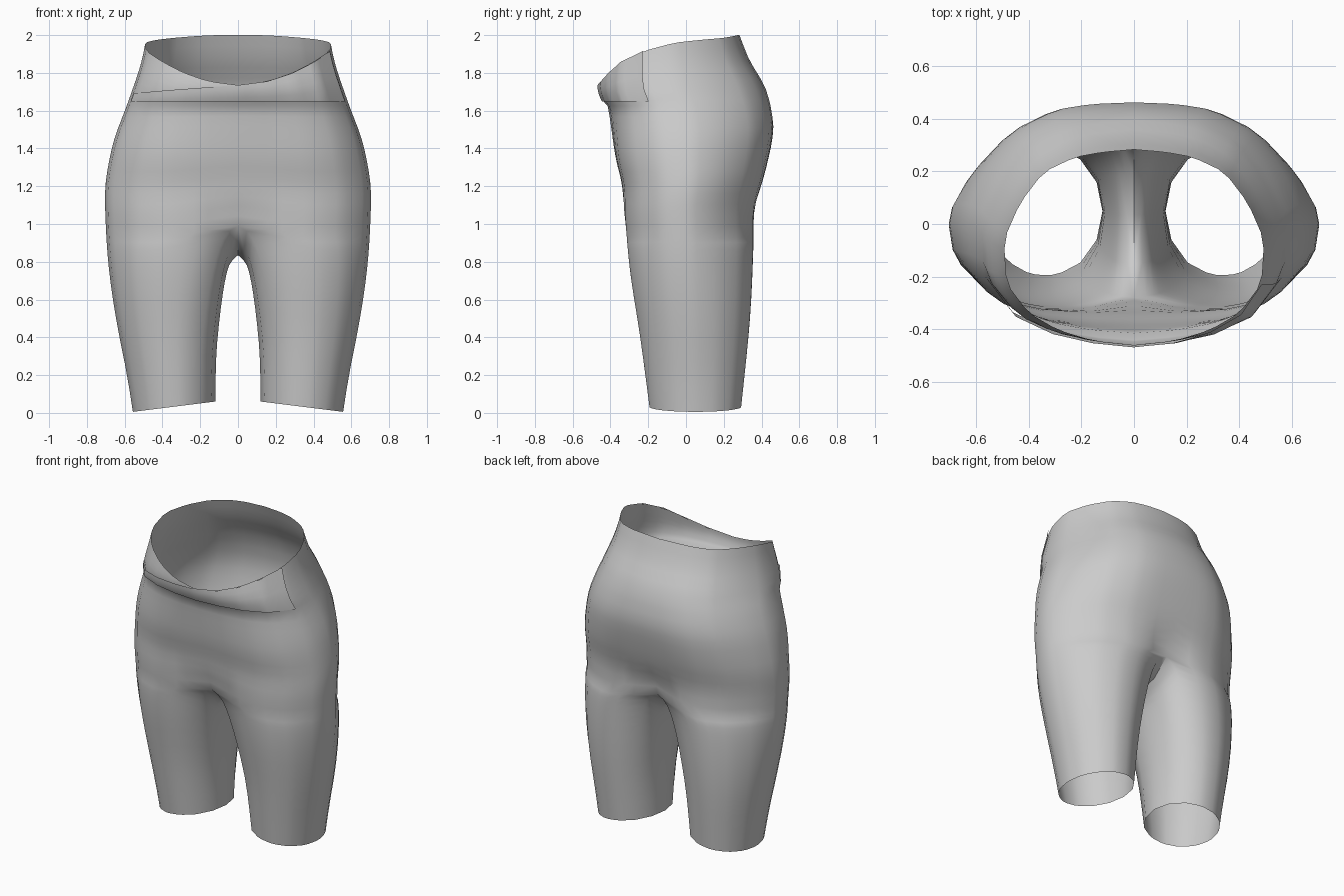
import bpy, bmesh, math

if "Cube" in bpy.data.objects:
    bpy.data.objects.remove(bpy.data.objects["Cube"])

# ---- profiles by height: (z, value) ----
WIDTH = [(0, .56), (.2, .592), (.4, .632), (.6, .667), (.8, .692), (1.0, .705), (1.2, .707),
         (1.4, .673), (1.5, .642), (1.6, .603), (1.7, .567), (1.8, .532), (1.9, .505), (2.0, .488)]
FRONT = [(0, -.195), (.4, -.25), (.75, -.305), (1.05, -.333), (1.2, -.338), (1.35, -.372),
         (1.55, -.402), (1.625, -.415), (1.655, -.442), (1.735, -.462), (1.9, -.43), (2.0, -.41)]
BACK = [(0, .295), (.5, .347), (.9, .368), (1.1, .372), (1.28, .42), (1.45, .457), (1.55, .46),
        (1.72, .42), (1.87, .335), (2.0, .283)]
INNER = [(.05, .12), (.3, .115), (.5, .097), (.65, .077), (.75, .057), (.8, .037), (.835, 0)]

# ---- half cross-sections: columns 0 (front centre) .. 10 (back centre), 11-13 inner thigh ----
HEM = [(.5 + .5 * math.cos((k - 5) * math.tau / 14), math.sin((k - 5) * math.tau / 14)) for k in range(14)]
U = [0, .28, .54, .78, .965, 1, .88, .70, .46, .25, 0, 0, 0, 0]
V_CROTCH = [-.86, -.97, -.97, -.80, -.42, .02, .43, .77, .96, .97, .82, .48, .03, -.52]
V_HIP = [-1, -1, -.96, -.80, -.42, .02, .43, .77, .96, 1, 1]
V_WAIST = [-1, -.96, -.88, -.74, -.46, 0, .40, .74, .91, .97, 1]
Z_CROTCH = [.99, .96, .93, .93, .93, .93, .93, .93, .93, .95, .97, .87, .835, .885]
Z_RIM = [1.735, 1.755, 1.80, 1.86, 1.915, 1.96, 1.975, 1.985, 1.995, 2, 2]


def curve(table, z):
    """Smooth interpolation through a (z, value) table."""
    n = len(table)
    z = min(max(z, table[0][0]), table[-1][0])
    i = max(k for k in range(n - 1) if table[k][0] <= z)
    def slope(k):
        a, b = table[max(k - 1, 0)], table[min(k + 1, n - 1)]
        return (b[1] - a[1]) / (b[0] - a[0])
    (z0, a), (z1, b) = table[i], table[i + 1]
    h = z1 - z0
    t = (z - z0) / h
    return ((2*t**3 - 3*t*t + 1) * a + (t**3 - 2*t*t + t) * h * slope(i)
            + (3*t*t - 2*t**3) * b + (t**3 - t*t) * h * slope(i + 1))


def mix(a, b, t):
    return a + (b - a) * t


def step(a, b, z):
    t = min(max((z - a) / (b - a), 0), 1)
    return t * t * (3 - 2 * t)


def place(u, v, z, inner=0):
    f, b, w = curve(FRONT, z), curve(BACK, z), curve(WIDTH, z)
    return (inner + (w - inner) * u, (f + b) / 2 + (b - f) / 2 * v, z)


def body_point(i, z):
    v = mix(V_CROTCH[i], V_HIP[i], step(Z_CROTCH[i], 1.2, z))
    return place(U[i], mix(v, V_WAIST[i], step(1.2, 1.85, z)), z)


def leg_point(i, s):
    z = mix(Z_CROTCH[i], .005 + .055 * (1 - HEM[i][0]), s)
    inner = curve(INNER, mix(.835, .05, s))
    k = s ** .55
    return place(mix(U[i], HEM[i][0], k), mix(V_CROTCH[i], HEM[i][1], k), z, inner)


def soften(ring):
    """Chamfer the outer corners so the long vertical panels meet softly."""
    lerp = lambda a, b: tuple(mix(p, q, .2) for p, q in zip(a, b))
    out = [ring[0]]
    for i in range(1, 10):
        out += [lerp(ring[i], ring[i - 1]), lerp(ring[i], ring[i + 1])]
    return out + ring[10:]


def skin(bm, rings, closed):
    rows = [[bm.verts.new(p) for p in r] for r in rings]
    n = len(rows[0])
    for a, b in zip(rows, rows[1:]):
        for j in range(n if closed else n - 1):
            k = (j + 1) % n
            bm.faces.new((a[j], a[k], b[k], b[j]))


fabric = bpy.data.materials.new("grey fabric")
fabric.diffuse_color = (.6, .6, .6, 1)
fabric.use_nodes = True
fabric.node_tree.nodes["Principled BSDF"].inputs["Base Color"].default_value = fabric.diffuse_color


def finish(bm, name):
    mesh = bpy.data.meshes.new(name)
    bm.to_mesh(mesh)
    bm.free()
    obj = bpy.data.objects.new(name, mesh)
    bpy.context.collection.objects.link(obj)
    mesh.materials.append(fabric)
    bpy.ops.object.select_all(action='DESELECT')
    obj.select_set(True)
    bpy.context.view_layer.objects.active = obj
    bpy.ops.object.shade_smooth_by_angle(angle=math.radians(50))
    return obj


# ---- shorts: hips and legs, one half then mirrored ----
bm = bmesh.new()
hips = [[body_point(i, mix(Z_CROTCH[i], 1.625, r / 12)) for i in range(11)] for r in range(13)]
hips += [[body_point(i, mix(1.655, Z_RIM[i], r / 6)) for i in range(11)] for r in range(7)]
skin(bm, [soften(r) for r in hips], False)
leg_rows = [0, .03, .07, .12, .18, .26, .36, .48, .6, .73, .87, 1]
skin(bm, [soften([leg_point(i, s) for i in range(14)]) for s in reversed(leg_rows)], True)
half = bm.verts[:] + bm.edges[:] + bm.faces[:]
copy = bmesh.ops.duplicate(bm, geom=half)["geom"]
for g in copy:
    if isinstance(g, bmesh.types.BMVert):
        g.co.x = -g.co.x
bmesh.ops.reverse_faces(bm, faces=[g for g in copy if isinstance(g, bmesh.types.BMFace)])
bmesh.ops.remove_doubles(bm, verts=bm.verts[:], dist=.0004)
bmesh.ops.recalc_face_normals(bm, faces=bm.faces[:])
finish(bm, "shorts")

# ---- crossover flap of the waistband, wrapping from the right side over to the left ----
bm = bmesh.new()
rings = []
for r in range(5):
    ring = []
    for c in range(-16, 17):
        a = abs(c) / 4
        i = min(int(a), 3)
        top = mix(Z_RIM[i], Z_RIM[i + 1], a - i) if c > 0 else 1.735 - .011 * a
        z = mix(1.648, top, r / 4)
        p, q = body_point(i, z), body_point(i + 1, z)
        x, y = mix(p[0], q[0], a - i), mix(p[1], q[1], a - i)
        g = .007 * min(1, (4.4 - a) / 1.5)
        ring.append((math.copysign(x + g * a / 4, c), y - g, z))
    rings.append(ring)
skin(bm, rings, False)
flap = finish(bm, "waistband_flap")
